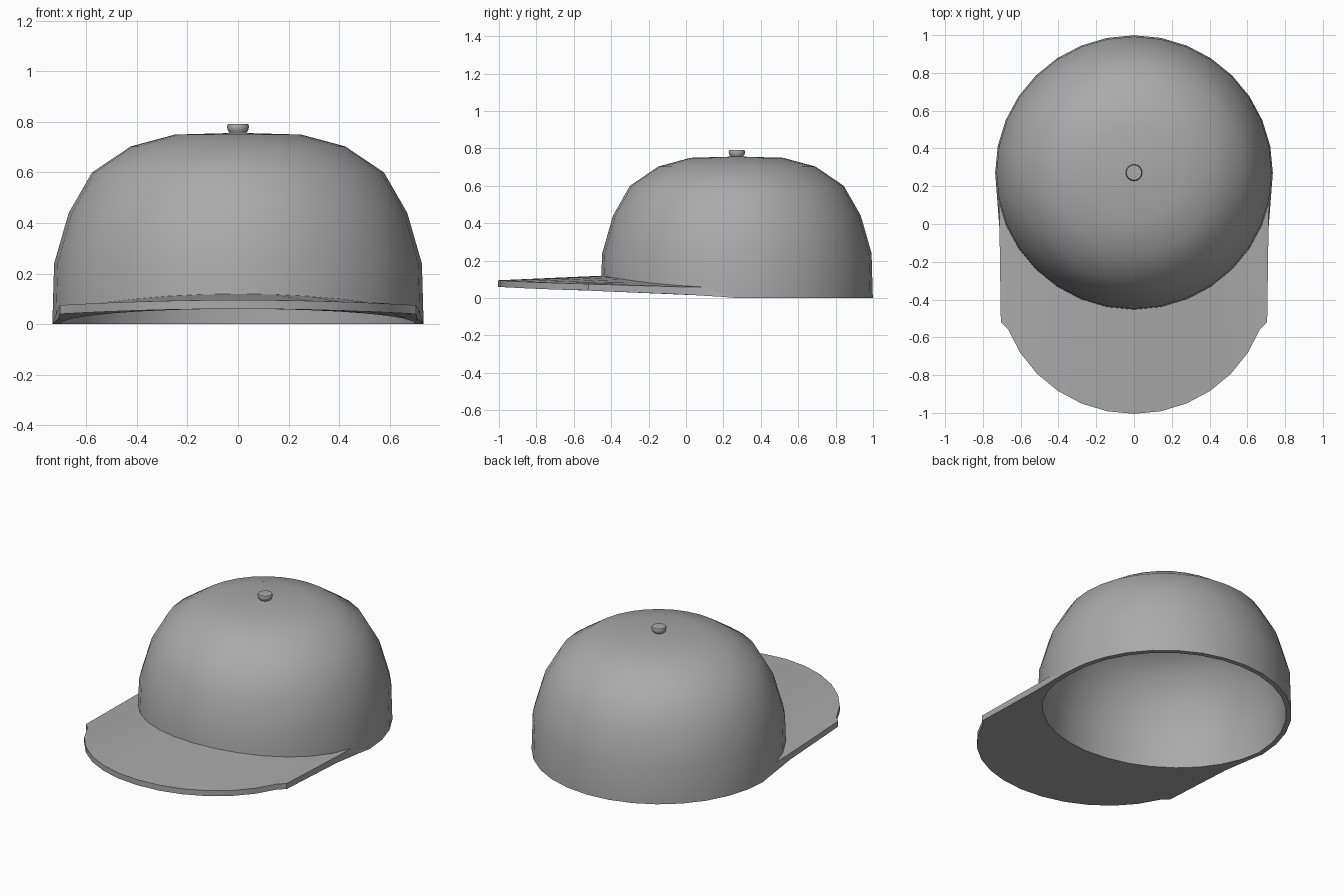
import bpy, bmesh, math
from math import sin, cos, radians

cube = bpy.data.objects.get("Cube")
if cube:
    bpy.data.objects.remove(cube, do_unlink=True)

CY, RX, RY = 0.272, 0.735, 0.727
SEGS = 32

grey = bpy.data.materials.new("fabric_grey")
grey.use_nodes = True
grey.diffuse_color = (0.4, 0.4, 0.4, 1)
grey.node_tree.nodes["Principled BSDF"].inputs["Base Color"].default_value = (0.4, 0.4, 0.4, 1)


def finish(name, bm, angle):
    bmesh.ops.remove_doubles(bm, verts=bm.verts, dist=0.0005)
    bmesh.ops.recalc_face_normals(bm, faces=bm.faces)
    mesh = bpy.data.meshes.new(name)
    bm.to_mesh(mesh)
    bm.free()
    mesh.materials.append(grey)
    ob = bpy.data.objects.new(name, mesh)
    bpy.context.collection.objects.link(ob)
    bpy.ops.object.select_all(action='DESELECT')
    bpy.context.view_layer.objects.active = ob
    ob.select_set(True)
    bpy.ops.object.shade_smooth_by_angle(angle=radians(angle))
    return ob


def lathe(profile, segs, sy=1.0):
    """Revolve (radius, height) points about the crown axis."""
    bm = bmesh.new()
    rings = []
    for r, z in profile:
        rings.append([bm.verts.new((r * sin(a), CY - r * sy * cos(a), z))
                      for a in (2 * math.pi * i / segs for i in range(segs))])
    for lo, hi in zip(rings, rings[1:]):
        for i in range(segs):
            j = (i + 1) % segs
            bm.faces.new((lo[i], lo[j], hi[j], hi[i]))
    return bm, rings


def rim_height(a):
    return 0.06 * max(0.0, cos(a))


# Crown: thick open shell, rim raised toward the front; inner wall follows outer
outer = [(RX, 0), (0.728, 0.24), (0.67, 0.44), (0.578, 0.60),
         (0.425, 0.703), (0.25, 0.75), (0, 0.757)]
inner = [(0, 0.727), (0.24, 0.72), (0.41, 0.676), (0.554, 0.58),
         (0.642, 0.43), (0.698, 0.235), (0.705, 0)]
bm, rings = lathe(outer + inner, SEGS, RY / RX)
# The two poles must not be bridged; close the rim instead
mid = len(outer)
bridge = [f for f in bm.faces if all(v in set(rings[mid - 1] + rings[mid]) for v in f.verts)]
bmesh.ops.delete(bm, geom=bridge, context='FACES_ONLY')
for i in range(SEGS):
    j = (i + 1) % SEGS
    bm.faces.new((rings[-1][i], rings[-1][j], rings[0][j], rings[0][i]))
    for ring in (rings[0], rings[-1]):
        ring[i].co.z = rim_height(2 * math.pi * i / SEGS)
finish("crown", bm, 40)

# Brim: front half of the rim swept forward, arched across its width
step = 360 / SEGS
half = [(k * step, RX * sin(radians(k * step)) * (1 - 0.02 * k / 7),
         CY - 0.55 - RY * cos(radians(k * step))) for k in range(8)]
half[7] = (7 * step, 0.705, -0.52)
half += [(7.4 * step, 0.712, -0.03), (90, RX, CY)]
columns = [(-a, -x, y) for a, x, y in reversed(half[1:])] + half

bm = bmesh.new()
grid = []
for deg, ox, oy in columns:
    a = radians(deg)
    ix, iy = 0.72 * sin(a), CY - 0.712 * cos(a)
    w = (ox / 0.7) ** 2
    top_in, top_out = 0.12 - 0.06 * (ix / 0.7) ** 2, 0.095 - 0.02 * w
    bot_in, bot_out = rim_height(a), 0.06 - 0.02 * w
    if abs(deg) > 80:
        top_out, bot_out = 0.06, 0.02
    if abs(deg) == 90:
        ix, iy = ox, oy
        top_in = top_out = bot_in = bot_out = 0.002
    grid.append([bm.verts.new(p) for p in ((ix, iy, top_in), (ox, oy, top_out),
                                           (ox, oy, bot_out), (ix, iy, bot_in))])
for c, d in zip(grid, grid[1:]):
    for i in range(4):
        j = (i + 1) % 4
        bm.faces.new((c[i], c[j], d[j], d[i]))
bmesh.ops.dissolve_degenerate(bm, dist=0.0005, edges=bm.edges)
finish("brim", bm, 30)

# Button on top
bm, rings = lathe([(0, 0.75), (0.028, 0.75), (0.04, 0.765), (0.044, 0.782),
                   (0.04, 0.791), (0, 0.792)], 16)
finish("top_button", bm, 50)
